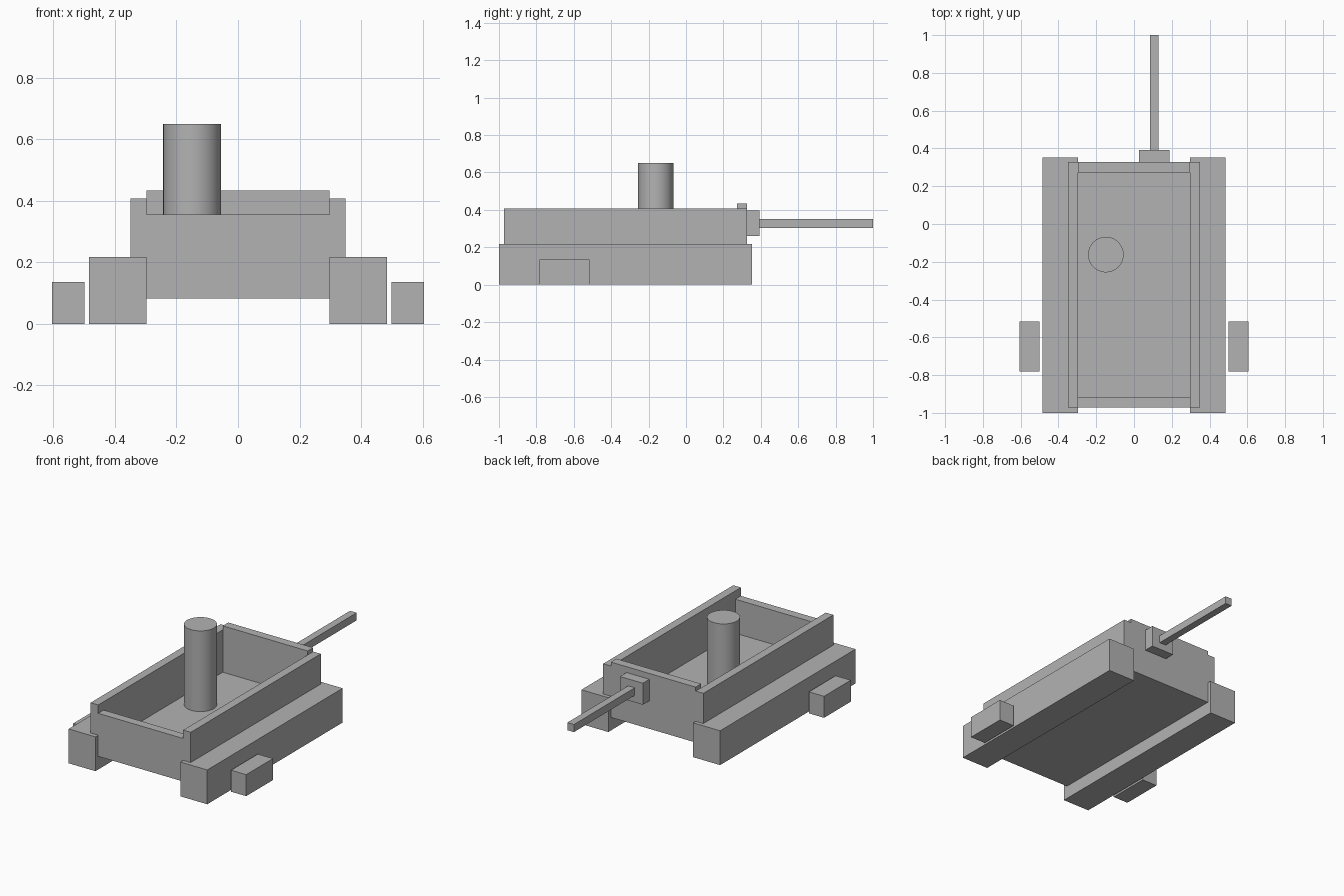
import bpy

old = bpy.data.objects.get("Cube")
if old:
    bpy.data.objects.remove(old, do_unlink=True)

# Single grey finish
grey = bpy.data.materials.new("plain_grey")
grey.use_nodes = True
COLOUR = (0.45, 0.45, 0.45, 1)
grey.diffuse_color = COLOUR
grey.node_tree.nodes["Principled BSDF"].inputs["Base Color"].default_value = COLOUR


def box(name, x, y, z):
    """Box spanning the given (low, high) range on each axis."""
    bpy.ops.mesh.primitive_cube_add(size=1)
    ob = bpy.context.object
    ob.name = name
    spans = (x, y, z)
    ob.location = [(a + b) / 2 for a, b in spans]
    ob.scale = [b - a for a, b in spans]
    bpy.ops.object.transform_apply(location=False, rotation=False, scale=True)
    ob.data.materials.append(grey)
    return ob


def pair(name, x, y, z):
    """Matching boxes on the left (+x) and right (-x)."""
    box("left_" + name, x, y, z)
    box("right_" + name, (-x[1], -x[0]), y, z)


INNER = 0.297          # half width of the open tray
WALL = 0.055
FRONT, BACK = -0.972, 0.327
BASE, FLOOR = 0.083, 0.14
TRACK_TOP = 0.217
across = (-INNER, INNER)

# Open hull: floor, end walls and side walls resting on the tracks
box("hull_floor", across, (FRONT + WALL, BACK - WALL), (BASE, FLOOR))
box("front_wall", across, (FRONT, FRONT + WALL), (BASE, 0.355))
box("back_wall", across, (BACK - WALL, BACK), (BASE, 0.433))
pair("side_wall", (INNER, 0.35), (FRONT, BACK), (TRACK_TOP, 0.408))

# Tracks and outer side blocks
pair("track", (INNER, 0.485), (-1, 0.352), (0, TRACK_TOP))
pair("side_block", (0.499, 0.605), (-0.782, -0.515), (0, 0.136))

# Gun mount and barrel at the back
box("gun_mount", (0.027, 0.187), (BACK, 0.392), (0.26, 0.396))
box("gun_barrel", (0.084, 0.13), (0.392, 1), (0.304, 0.352))

# Round post standing on the floor
TOP = 0.65
bpy.ops.mesh.primitive_cylinder_add(
    vertices=48, radius=0.094, depth=TOP - FLOOR,
    location=(-0.149, -0.162, (TOP + FLOOR) / 2))
post = bpy.context.object
post.name = "round_post"
post.data.materials.append(grey)
bpy.ops.object.shade_smooth_by_angle()
